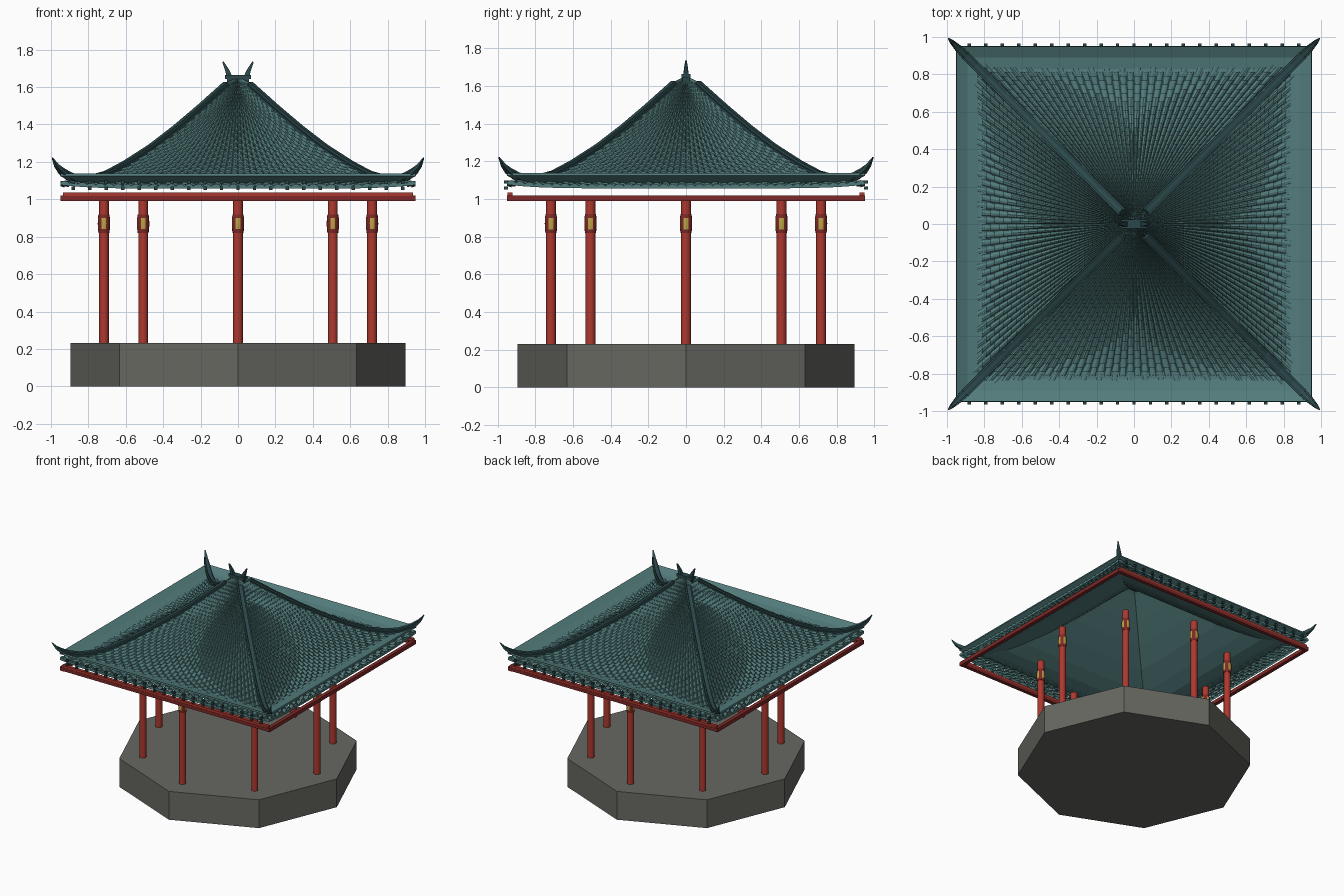
import bpy, bmesh, math
from mathutils import Vector, Matrix

if "Cube" in bpy.data.objects:
    bpy.data.objects.remove(bpy.data.objects["Cube"])


def mat(name, rgb):
    m = bpy.data.materials.new(name)
    m.diffuse_color = (*rgb, 1)
    m.use_nodes = True
    m.node_tree.nodes["Principled BSDF"].inputs["Base Color"].default_value = m.diffuse_color
    return m


TEAL = mat("teal roof", (0.085, 0.20, 0.20))
DARK = mat("dark teal ridge", (0.025, 0.065, 0.07))
STONE = mat("grey stone", (0.135, 0.135, 0.12))
RED = mat("red lacquer", (0.42, 0.04, 0.028))
DEEP = mat("deep red", (0.21, 0.022, 0.02))
GOLD = mat("gold", (0.50, 0.36, 0.06))


def finish(bm, name, *mats, smooth=None, recalc=True):
    if recalc:
        bmesh.ops.recalc_face_normals(bm, faces=bm.faces)
    me = bpy.data.meshes.new(name)
    bm.to_mesh(me)
    bm.free()
    ob = bpy.data.objects.new(name, me)
    bpy.context.collection.objects.link(ob)
    for m in mats:
        me.materials.append(m)
    if smooth:
        bpy.ops.object.select_all(action='DESELECT')
        ob.select_set(True)
        bpy.context.view_layer.objects.active = ob
        bpy.ops.object.shade_smooth_by_angle(angle=math.radians(smooth))
    return ob


def box(bm, lo, hi):
    lo, hi = Vector(lo), Vector(hi)
    bmesh.ops.create_cube(bm, size=1, matrix=Matrix.Translation((lo + hi) / 2)
                          @ Matrix.Diagonal((*(hi - lo), 1)))


def lathe(bm, x, y, profile, n):
    """Stack of n-sided rings with caps; returns the side faces."""
    rings = [[bm.verts.new((x + r * math.cos(2 * math.pi * k / n),
                            y + r * math.sin(2 * math.pi * k / n), z)) for k in range(n)]
             for r, z in profile]
    sides = [[bm.faces.new((a[k], a[(k + 1) % n], b[(k + 1) % n], b[k])) for k in range(n)]
             for a, b in zip(rings, rings[1:])]
    bm.faces.new(rings[0])
    bm.faces.new(rings[-1])
    return sides


def sweep(bm, pts, sizes, section):
    """Sweep a section along a path lying in a vertical plane through z."""
    pts = [Vector(p) for p in pts]
    rings = []
    for i, (p, s) in enumerate(zip(pts, sizes)):
        t = (pts[min(i + 1, len(pts) - 1)] - pts[max(i - 1, 0)]).normalized()
        side = Vector((-t.y, t.x, 0)).normalized()
        up = t.cross(side)
        rings.append([bm.verts.new(p + side * a * s + up * b * s) for a, b in section])
    n = len(section)
    for a, b in zip(rings, rings[1:]):
        for k in range(n):
            bm.faces.new((a[k], a[(k + 1) % n], b[(k + 1) % n], b[k]))
    bm.faces.new(rings[0])
    bm.faces.new(rings[-1])


def interp(table, d):
    for (a, za), (b, zb) in zip(table, table[1:]):
        if d <= b:
            return za + (zb - za) * (d - a) / (b - a)
    return table[-1][1]


# Stone base and columns
bm = bmesh.new()
lathe(bm, 0, 0, [(0.895, 0), (0.895, 0.232)], 8)
finish(bm, "stone_base", STONE)

for i in range(8):
    a = i * math.pi / 4
    x, y = 0.717 * math.cos(a), 0.717 * math.sin(a)
    bm = bmesh.new()
    lathe(bm, x, y, [(0.026, 0.23), (0.026, 0.995)], 16)
    finish(bm, f"column_{i + 1}", RED, smooth=40)
    # Painted collar: gold panels facing the four directions
    bm = bmesh.new()
    rows = lathe(bm, x, y, [(0.029, 0.82), (0.032, 0.84), (0.033, 0.87),
                            (0.032, 0.90), (0.029, 0.92)], 16)
    for row in rows[1:3]:
        for k, f in enumerate(row):
            f.material_index = 1 if math.cos(4 * (k + 0.5) * math.pi / 8) > 0 else 0
    finish(bm, f"column_collar_{i + 1}", DEEP, GOLD, smooth=40)

# Eave beams: a square frame with an upper rail on front and back
bm = bmesh.new()
up = bmesh.new()
for s in (-1, 1):
    box(bm, (-0.95, s * 0.935 - 0.015, 0.992), (0.95, s * 0.935 + 0.015, 1.018))
    box(bm, (s * 0.935 - 0.015, -0.95, 0.990), (s * 0.935 + 0.015, 0.95, 1.020))
    box(up, (-0.935, s * 0.935 - 0.013, 1.016), (0.935, s * 0.935 + 0.013, 1.036))
finish(bm, "eave_beams", DEEP)
finish(up, "upper_rails", RED)

# Roof shell: square rings following a concave profile with an upturned rim
SHELL = [(0.02, 1.63), (0.06, 1.60), (0.2, 1.475), (0.33, 1.365), (0.46, 1.265), (0.6, 1.175),
         (0.7, 1.122), (0.78, 1.10), (0.83, 1.097), (0.89, 1.108), (0.948, 1.138)]
bm = bmesh.new()
rings = [[bm.verts.new((sx * d, sy * d, z)) for sx, sy in ((1, 1), (-1, 1), (-1, -1), (1, -1))]
         for d, z in SHELL]
bm.faces.new(rings[0])
for a, b in zip(rings, rings[1:]):
    for k in range(4):
        bm.faces.new((a[k], b[k], b[(k + 1) % 4], a[(k + 1) % 4]))
shell = finish(bm, "roof_shell", TEAL)
mod = shell.modifiers.new("thickness", 'SOLIDIFY')
mod.thickness = 0.014
mod.offset = -1

# Roof tiles: fanned columns of arched overlapping tiles that dive under the rim
TILE = [p for p in SHELL if p[0] < 0.71] + [(0.75, 1.098), (0.85, 1.072), (0.95, 1.056)]
ARCH = [(-0.5, 0), (-0.28, 0.009), (0, 0.012), (0.28, 0.009), (0.5, 0)]
COLS, ROWS = 40, 20
bm = bmesh.new()
for side in range(4):
    rot = Matrix.Rotation(side * math.pi / 2, 3, 'Z')
    for c in range(COLS):
        for r in range(ROWS + 1):
            step = 0.91 / ROWS
            d0 = 0.04 + (r - 0.5 * (c % 2)) * step
            d1 = min(d0 + step, 0.95)
            if d1 - d0 < 0.005:
                continue
            loops = []
            for d, lift in ((d0, 0.003), (d1, 0.014), (d1, 0.001)):
                ring = []
                for t, h in ARCH:
                    u = ((c + 0.5 + t) / COLS) * 2 - 1
                    z = interp(TILE, d) + lift + (h if lift > 0.002 else 0)
                    z += 0.02 * abs(u) ** 6 * max(0, (d - 0.75) / 0.2)
                    ring.append(bm.verts.new(rot @ Vector((u * d, -d, z))))
                loops.append(ring)
            for a, b in zip(loops, loops[1:]):
                for k in range(4):
                    bm.faces.new((a[k], b[k], b[k + 1], a[k + 1]))
finish(bm, "roof_tiles", TEAL, recalc=False)

# Small eave caps along the front and back edges
bm = bmesh.new()
for s in (-1, 1):
    for k in range(21):
        x = (k - 10) * 0.088
        box(bm, (x - 0.009, s * 0.955 - 0.01, 1.05), (x + 0.009, s * 0.955 + 0.01, 1.068))
        box(bm, (x - 0.009, s * 0.955 - 0.01, 1.082), (x + 0.009, s * 0.955 + 0.01, 1.10))
finish(bm, "eave_caps", DARK)

# Corner ridges, each ending in a rising horn
STEPPED = [(-1, -0.6), (1, -0.6), (1, 0.5), (0.6, 0.5), (0.6, 1.1),
           (-0.6, 1.1), (-0.6, 0.5), (-1, 0.5)]
PATH = [(d, z + 0.004) for d, z in SHELL if 0.03 < d < 0.8] + [
    (0.85, 1.102), (0.90, 1.118), (0.94, 1.145), (0.97, 1.178), (0.993, 1.222)]
SIZES = [0.024] * (len(PATH) - 5) + [0.024, 0.023, 0.019, 0.012, 0.003]
for i, (sx, sy) in enumerate(((1, 1), (-1, 1), (-1, -1), (1, -1))):
    bm = bmesh.new()
    sweep(bm, [(sx * d, sy * d, z) for d, z in PATH], SIZES, STEPPED)
    finish(bm, f"corner_ridge_{i + 1}", DARK)

# Top ridge with two small horns
bm = bmesh.new()
box(bm, (-0.06, -0.018, 1.60), (0.06, 0.018, 1.645))
box(bm, (-0.07, -0.024, 1.642), (0.07, 0.024, 1.664))
SQUARE = [(-1, -1), (1, -1), (1, 1), (-1, 1)]
for s in (-1, 1):
    sweep(bm, [(s * 0.042, 0, 1.645), (s * 0.058, 0, 1.69), (s * 0.08, 0, 1.735)],
          [0.015, 0.011, 0.004], SQUARE)
finish(bm, "top_ridge", DARK)
